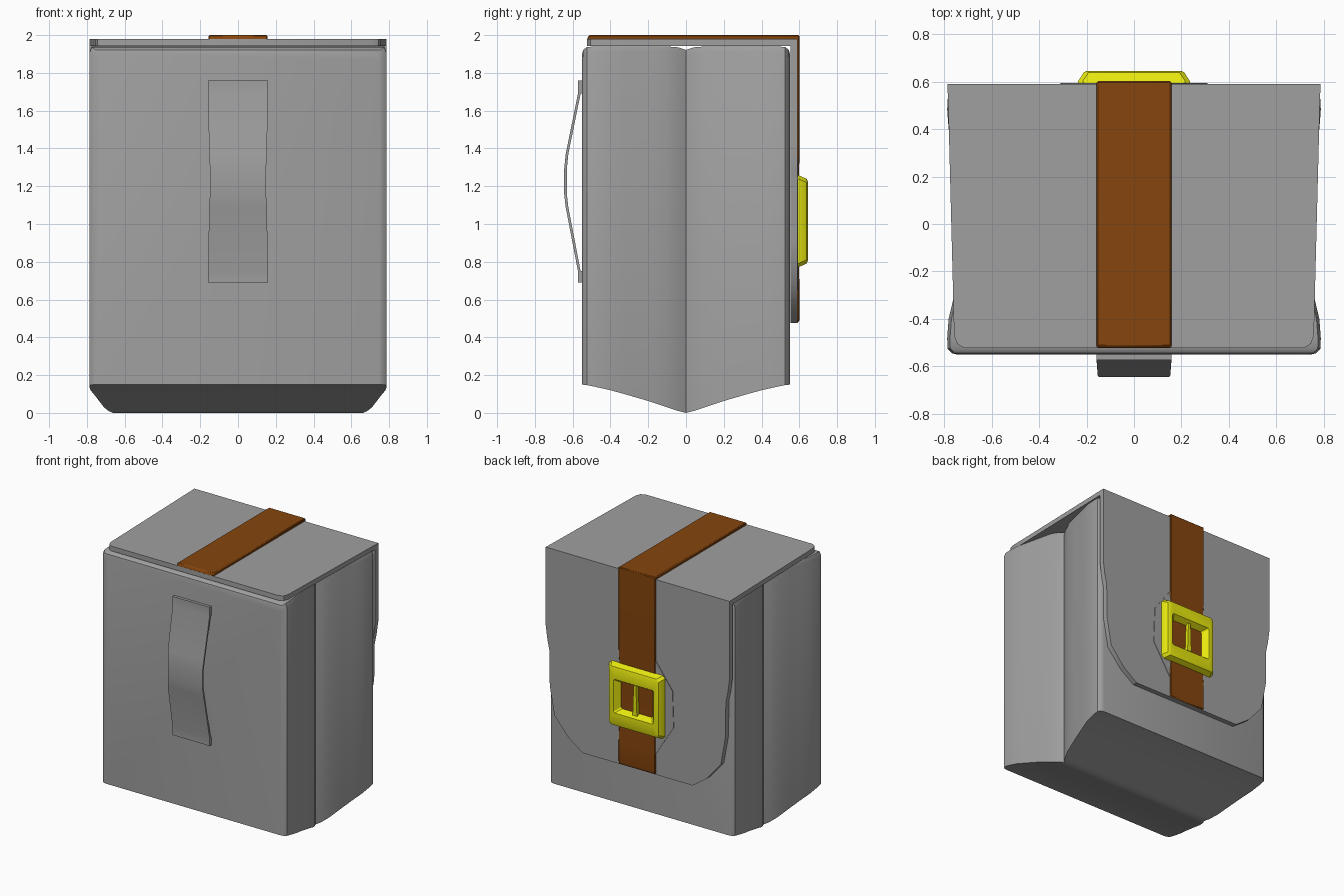
import bpy, bmesh, math

if "Cube" in bpy.data.objects:
    bpy.data.objects.remove(bpy.data.objects["Cube"])


def material(name, rgb):
    m = bpy.data.materials.new(name)
    m.diffuse_color = (*rgb, 1)
    m.use_nodes = True
    m.node_tree.nodes["Principled BSDF"].inputs["Base Color"].default_value = m.diffuse_color
    return m


GREY = material("grey canvas", (0.35, 0.35, 0.35))
BROWN = material("brown leather", (0.24, 0.06, 0.004))
YELLOW = material("yellow metal", (0.8, 0.8, 0.005))


def finish(name, bm, mat, bevel=0, angle=35):
    bmesh.ops.recalc_face_normals(bm, faces=bm.faces)
    me = bpy.data.meshes.new(name)
    bm.to_mesh(me)
    bm.free()
    me.materials.append(mat)
    ob = bpy.data.objects.new(name, me)
    bpy.context.collection.objects.link(ob)
    if bevel:
        b = ob.modifiers.new("bevel", 'BEVEL')
        b.width, b.segments, b.limit_method = bevel, 1, 'ANGLE'
        b.angle_limit = math.radians(50)
    bpy.ops.object.select_all(action='DESELECT')
    ob.select_set(True)
    bpy.context.view_layer.objects.active = ob
    bpy.ops.object.shade_smooth_by_angle(angle=math.radians(angle))
    return ob


def loft(name, rings, mat, cap=True, **kw):
    """Skin matching closed rings of points."""
    bm = bmesh.new()
    vs = [[bm.verts.new(p) for p in ring] for ring in rings]
    for a, b in zip(vs, vs[1:]):
        n = len(a)
        for i in range(n):
            j = (i + 1) % n
            bm.faces.new((a[i], a[j], b[j], b[i]))
    if cap:
        bm.faces.new(vs[0])
        bm.faces.new(vs[-1])
    return finish(name, bm, mat, **kw)


def prism(name, pts, axis, lo, hi, mat, **kw):
    """Extrude a 2D outline along the given axis."""
    def place(p, d):
        q = list(p)
        q.insert(axis, d)
        return q
    return loft(name, [[place(p, d) for p in pts] for d in (lo, hi)], mat, **kw)


def mirrored(right):
    """Close an outline by mirroring its right half across x = 0."""
    return right + [(-x, v) for x, v in reversed(right)]


# bag body: stations (y, half width, bottom, top) from front to centre fold
half = [(-.55, .745, .15, 1.90), (-.544, .768, .149, 1.922), (-.525, .786, .147, 1.937),
        (-.48, .787, .138, 1.94), (-.40, .781, .12, 1.94), (-.32, .762, .098, 1.94),
        (-.20, .735, .063, 1.94), (-.10, .71, .03, 1.94), (-.04, .685, .01, 1.935),
        (0, .662, 0, 1.922)]
stations = half + [(-y, x, b, t) for y, x, b, t in reversed(half[:-1])]
loft("bag_body", [[(x, y, b), (x, y, t - .03), (x - .012, y, t), (-x + .012, y, t),
                   (-x, y, t - .03), (-x, y, b)] for y, x, b, t in stations], GREY)

# flap: lid on top and the panel hanging down the back
prism("flap_top", mirrored([(.785, .59), (.762, -.30), (.758, -.47), (.745, -.505), (.715, -.523)]),
      2, 1.943, 1.98, GREY)
prism("flap_back", mirrored([(.785, 1.978), (.785, 1.38), (.77, 1.27), (.753, 1.19), (.75, .92),
                             (.71, .70), (.59, .56), (.47, .475)]),
      1, .552, .59, GREY)

# thin patch behind the buckle
prism("buckle_patch", mirrored([(.16, 1.35), (.30, 1.16), (.31, .88), (.16, .64)]),
      1, .588, .594, GREY)

# strap running over the lid and down the back
outer = [(-.525, 1.975), (-.515, 2.0), (.602, 2.0), (.602, 1.36), (.597, 1.28), (.597, .76),
         (.602, .66), (.602, .50), (.597, .478)]
inner = [(.585, .478), (.585, 1.975)]
prism("strap", outer + inner, 0, -.157, .157, BROWN, bevel=.008, angle=20)


# buckle: nested rectangles skinned into a sloping frame
def rect(w, h, y, c=.02, z=1.015):
    return [(sx * (w - dx), y, z + sz * (h - dz))
            for sx, sz, dx, dz in ((1, 1, 0, c), (1, 1, c, 0), (-1, 1, c, 0), (-1, 1, 0, c),
                                   (-1, -1, 0, c), (-1, -1, c, 0), (1, -1, c, 0), (1, -1, 0, c))]


loft("buckle_frame", [rect(.13, .10, .59, .01), rect(.237, .245, .59), rect(.235, .24, .603),
                      rect(.212, .225, .638), rect(.20, .21, .645), rect(.172, .13, .641, .01),
                      rect(.13, .10, .59, .01)], YELLOW, cap=False, angle=25)

# buckle prong, tapering across the opening
prism("buckle_prong", mirrored([(.010, 1.13), (.018, .90)]), 1, .59, .625, YELLOW)

# carrying handle: bowed band with flat tabs
path = [(-.572, 1.76), (-.572, 1.69), (-.637, 1.37), (-.645, 1.29), (-.645, 1.16),
        (-.637, 1.09), (-.572, .75), (-.572, .69)]
widths = [.158, .158, .153, .148, .148, .153, .158, .158]
loft("handle", [[(-w, y, z), (w, y, z), (w, y + .014, z), (-w, y + .014, z)]
                for (y, z), w in zip(path, widths)], GREY)
for label, lo, hi in (("upper", 1.69, 1.76), ("lower", .69, .75)):
    prism("handle_tab_" + label, mirrored([(.158, lo), (.158, hi)]), 1, -.572, -.545, GREY)
